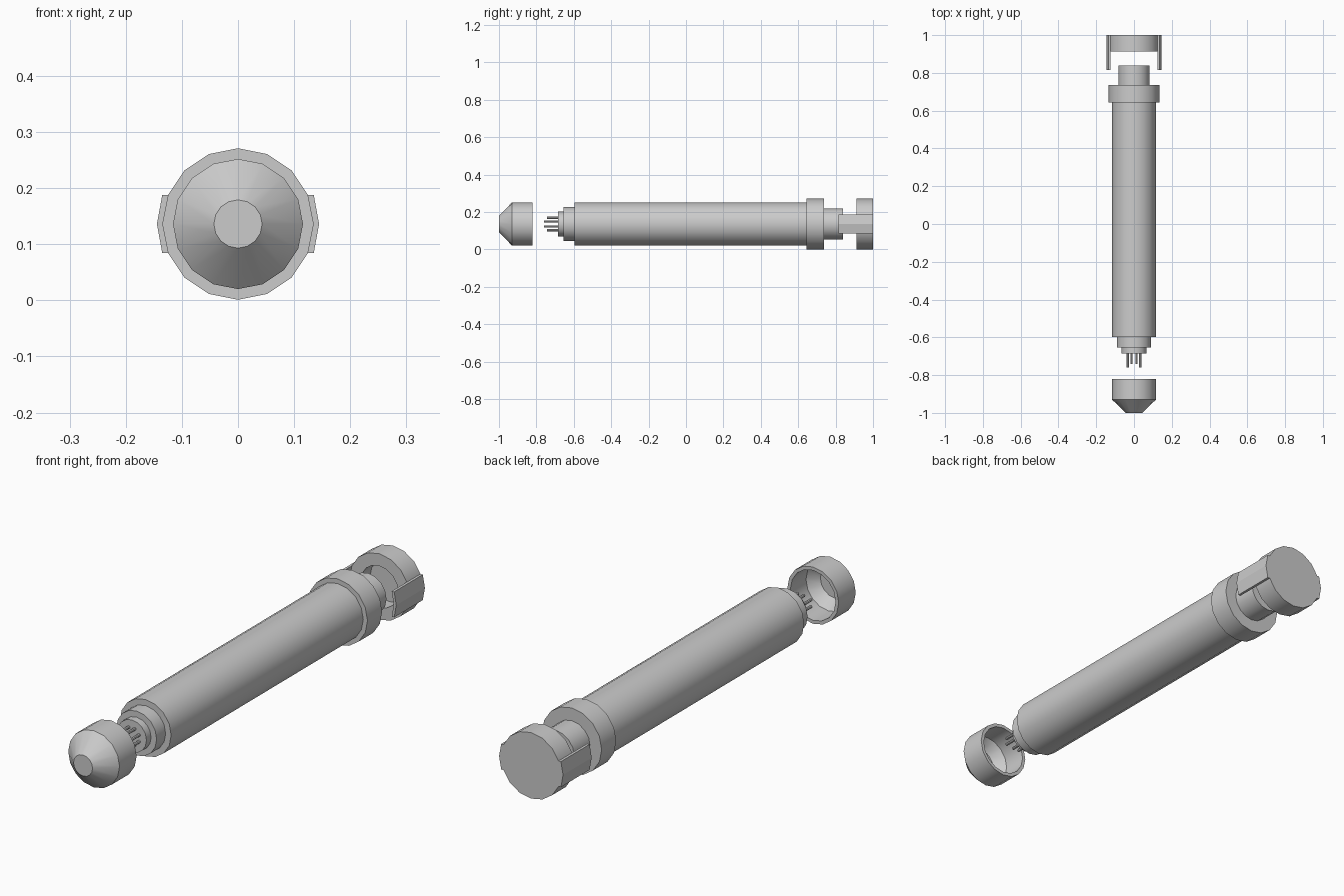
import bpy, bmesh, math

if "Cube" in bpy.data.objects:
    bpy.data.objects.remove(bpy.data.objects["Cube"])

ZC = 0.136      # height of the long axis
SIDES = 16


def finish(name, bm, smooth=True):
    bmesh.ops.recalc_face_normals(bm, faces=bm.faces)
    me = bpy.data.meshes.new(name)
    bm.to_mesh(me)
    bm.free()
    ob = bpy.data.objects.new(name, me)
    bpy.context.collection.objects.link(ob)
    if smooth:
        bpy.ops.object.select_all(action='DESELECT')
        bpy.context.view_layer.objects.active = ob
        ob.select_set(True)
        bpy.ops.object.shade_smooth_by_angle(angle=math.radians(35))
    return ob


def lathe(name, profile, sides=SIDES, cx=0, cz=ZC):
    """Turn a (y, radius) profile round the y axis, closing both ends."""
    bm = bmesh.new()
    rings = []
    for y, r in profile:
        rings.append([bm.verts.new((cx + r * math.sin(2 * math.pi * i / sides), y,
                                    cz + r * math.cos(2 * math.pi * i / sides)))
                      for i in range(sides)])
    for a, b in zip(rings, rings[1:]):
        for i in range(sides):
            j = (i + 1) % sides
            bm.faces.new((a[i], a[j], b[j], b[i]))
    bm.faces.new(rings[0])
    bm.faces.new(rings[-1])
    return finish(name, bm)


# Hollow conical front cap
lathe("front_cap", [(-1.0, 0.043), (-0.93, 0.116), (-0.82, 0.116),
                    (-0.82, 0.102), (-0.92, 0.102), (-0.96, 0.065)])

# Main tube with stepped nose, rear collar and stub
lathe("main_tube", [(-0.685, 0.066), (-0.655, 0.066), (-0.655, 0.091), (-0.597, 0.091),
                    (-0.597, 0.116), (0.643, 0.116), (0.643, 0.135), (0.737, 0.135),
                    (0.737, 0.083), (0.84, 0.083)])

# Ring of contact pins, the outer sideways ones longer
for k in range(8):
    a = math.radians(22.5 + 45 * k)
    dx, dz = 0.036 * math.cos(a), 0.036 * math.sin(a)
    tip = -0.76 if abs(dx) > abs(dz) else -0.742
    lathe(f"pin_{k + 1}", [(tip, 0.006), (-0.68, 0.006)], 8, dx, ZC + dz)

# Rear cap, recessed on its inner side
lathe("rear_cap", [(1.0, 0.135), (0.912, 0.135), (0.912, 0.085), (0.975, 0.085)])

# Two bent clips on the sides of the rear cap
for side, label in ((-1, "left"), (1, "right")):
    bm = bmesh.new()
    section = [(0.124, -0.052), (0.135, -0.052), (0.1445, 0), (0.135, 0.052),
               (0.124, 0.052), (0.133, 0)]
    lo, hi = [[bm.verts.new((side * x, y, ZC + z)) for x, z in section] for y in (0.815, 1.0)]
    bm.faces.new(lo)
    bm.faces.new(hi)
    for i in range(6):
        j = (i + 1) % 6
        bm.faces.new((lo[i], lo[j], hi[j], hi[i]))
    finish(f"{label}_clip", bm, smooth=False)
